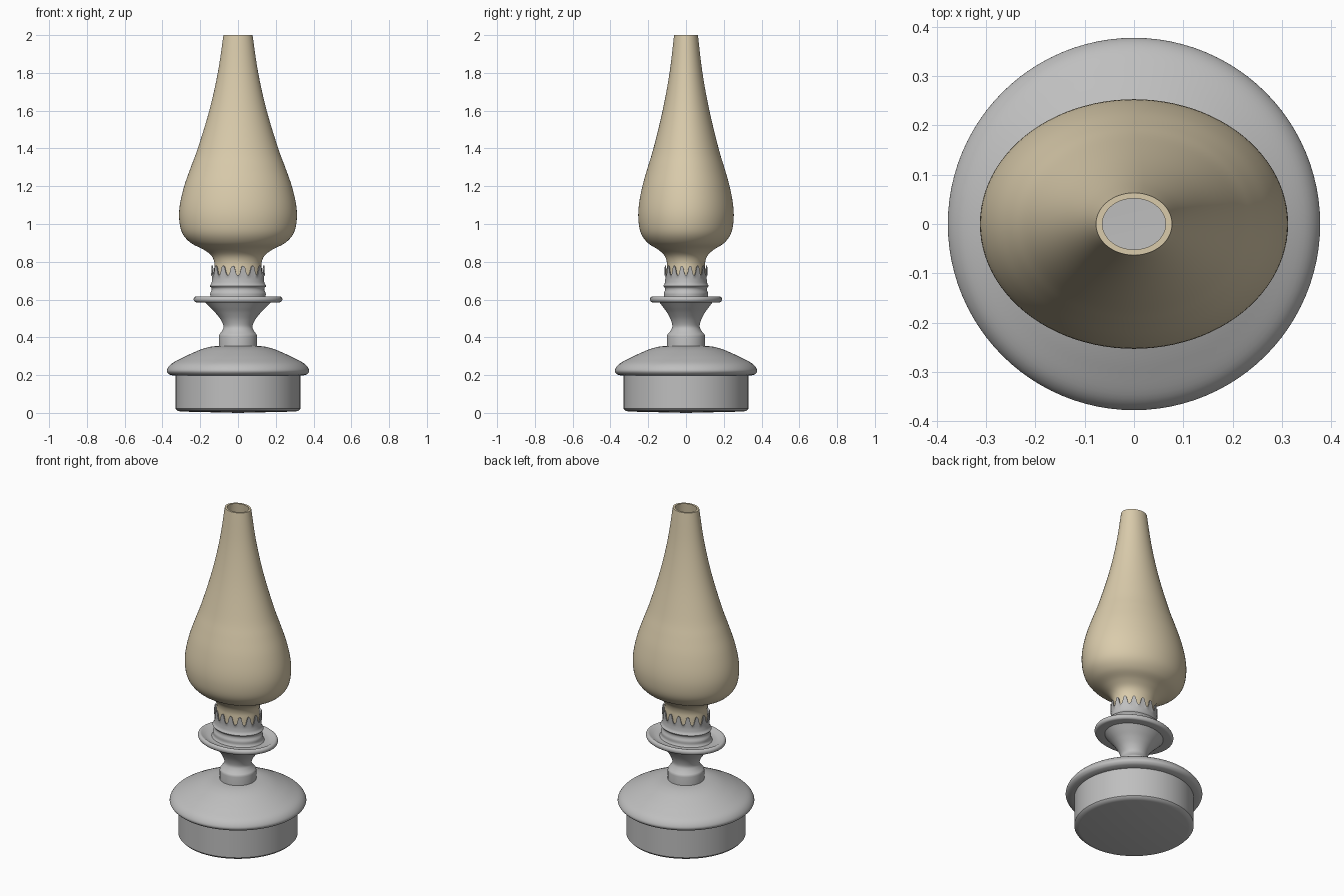
import bpy, bmesh, math

if "Cube" in bpy.data.objects:
    bpy.data.objects.remove(bpy.data.objects["Cube"])

SEG = 96


def material(name, rgb):
    m = bpy.data.materials.new(name)
    m.diffuse_color = (*rgb, 1)
    m.use_nodes = True
    m.node_tree.nodes["Principled BSDF"].inputs["Base Color"].default_value = m.diffuse_color
    return m


METAL = material("grey metal", (0.52, 0.52, 0.52))
GLASS = material("cream glass", (0.70, 0.60, 0.41))


def smooth_profile(pts, steps=5):
    """Catmull-Rom resampling of a profile."""
    out = []
    for i in range(len(pts) - 1):
        p0, p1, p2, p3 = (pts[max(i - 1, 0)], pts[i], pts[i + 1],
                          pts[min(i + 2, len(pts) - 1)])
        for s in range(steps):
            t = s / steps
            out.append(tuple(
                0.5 * (2 * b + (c - a) * t + (2 * a - 5 * b + 4 * c - d) * t * t
                       + (3 * b - a - 3 * c + d) * t ** 3)
                for a, b, c, d in zip(p0, p1, p2, p3)))
    out.append(tuple(pts[-1]))
    return out


def lathe(name, profile, mat, seg=SEG, closed=False, shift=None):
    """Elliptical lathe; profile points are (x radius, y/x ratio, z)."""
    bm = bmesh.new()
    rings = []
    for r, k, z in profile:
        if r < 1e-5:
            rings.append([bm.verts.new((0, 0, z))] * seg)
            continue
        ring = []
        for i in range(seg):
            a = 2 * math.pi * i / seg
            zz = z + (shift(a, z) if shift else 0)
            ring.append(bm.verts.new((r * math.cos(a), r * k * math.sin(a), zz)))
        rings.append(ring)
    pairs = list(zip(rings, rings[1:]))
    if closed:
        pairs.append((rings[-1], rings[0]))
    for lo, hi in pairs:
        for i in range(seg):
            j = (i + 1) % seg
            quad = list(dict.fromkeys((lo[i], lo[j], hi[j], hi[i])))
            bm.faces.new(quad)
    bmesh.ops.recalc_face_normals(bm, faces=bm.faces)
    me = bpy.data.meshes.new(name)
    bm.to_mesh(me)
    bm.free()
    me.materials.append(mat)
    ob = bpy.data.objects.new(name, me)
    bpy.context.collection.objects.link(ob)
    bpy.ops.object.select_all(action='DESELECT')
    ob.select_set(True)
    bpy.context.view_layer.objects.active = ob
    bpy.ops.object.shade_smooth_by_angle(angle=math.radians(40))
    return ob


# Round oil reservoir: drum with a domed, overhanging lid
drum = [(0, 1, 0), (0.30, 1, 0.007), (0.32, 1, 0.011), (0.33, 1, 0.022), (0.33, 1, 0.197)]
dome = smooth_profile([(0.345, 1, 0.198), (0.367, 1, 0.206), (0.377, 1, 0.226),
                       (0.355, 1, 0.258), (0.30, 1, 0.289), (0.25, 1, 0.313),
                       (0.19, 1, 0.338), (0.14, 1, 0.351), (0.09, 1, 0.355)])
lathe("oil_reservoir", drum + dome + [(0, 1, 0.355)], METAL)

# Stem: round collar flaring into an oval burner cup
stem = [(0, 1, 0.34), (0.101, 1, 0.34), (0.101, 1, 0.405)] + smooth_profile(
    [(0.099, 1, 0.415), (0.083, 0.97, 0.437), (0.077, 0.94, 0.46),
     (0.092, 0.88, 0.495), (0.12, 0.83, 0.53), (0.15, 0.81, 0.56), (0.178, 0.8, 0.588)])
lathe("stem", stem + [(0, 0.8, 0.588)], METAL)

# Oval drip plate with a rolled rim
rim = [(0.22 + 0.015 * math.cos(a), 0.81, 0.601 + 0.016 * math.sin(a))
       for a in [math.radians(-90 + 22.5 * i) for i in range(10)]]
lathe("drip_plate", [(0, 0.8, 0.585), (0.175, 0.8, 0.585)] + rim
      + [(0.195, 0.8, 0.603), (0.17, 0.8, 0.600), (0, 0.8, 0.604)], METAL)

# Oval gallery holding the chimney, its upper edge cut into rounded teeth
TEETH = 16


def tooth(a, z):
    if z < 0.725:
        return 0
    c = math.cos(TEETH * a + math.pi)
    return 0.025 * math.copysign(abs(c) ** 0.6, c) - 0.002


outer = smooth_profile([(0.155, 0.8, 0.602), (0.147, 0.8, 0.615), (0.147, 0.8, 0.633),
                        (0.140, 0.8, 0.648), (0.140, 0.8, 0.661), (0.150, 0.8, 0.672),
                        (0.141, 0.8, 0.685), (0.137, 0.8, 0.708)], 3)
top = [(0.137, 0.8, 0.722), (0.142, 0.8, 0.756), (0.136, 0.8, 0.756)]
inner = [(0.131, 0.8, 0.722), (0.131, 0.8, 0.604)]
lathe("burner_gallery", outer + top + inner, METAL, TEETH * 16, True, tooth)

# Hollow oval chimney
shell = smooth_profile([(0.127, 0.81, 0.69), (0.126, 0.81, 0.76), (0.126, 0.81, 0.80),
                        (0.143, 0.81, 0.835), (0.185, 0.81, 0.866), (0.25, 0.81, 0.900),
                        (0.294, 0.81, 0.95), (0.311, 0.81, 1.02), (0.308, 0.81, 1.10),
                        (0.285, 0.81, 1.20), (0.250, 0.81, 1.30), (0.213, 0.81, 1.40),
                        (0.152, 0.815, 1.60), (0.107, 0.815, 1.80), (0.077, 0.82, 2.0)])
inside = [(r - 0.013, k - 0.012, z) for r, k, z in reversed(shell)]
lathe("glass_chimney", shell + inside, GLASS, closed=True)
